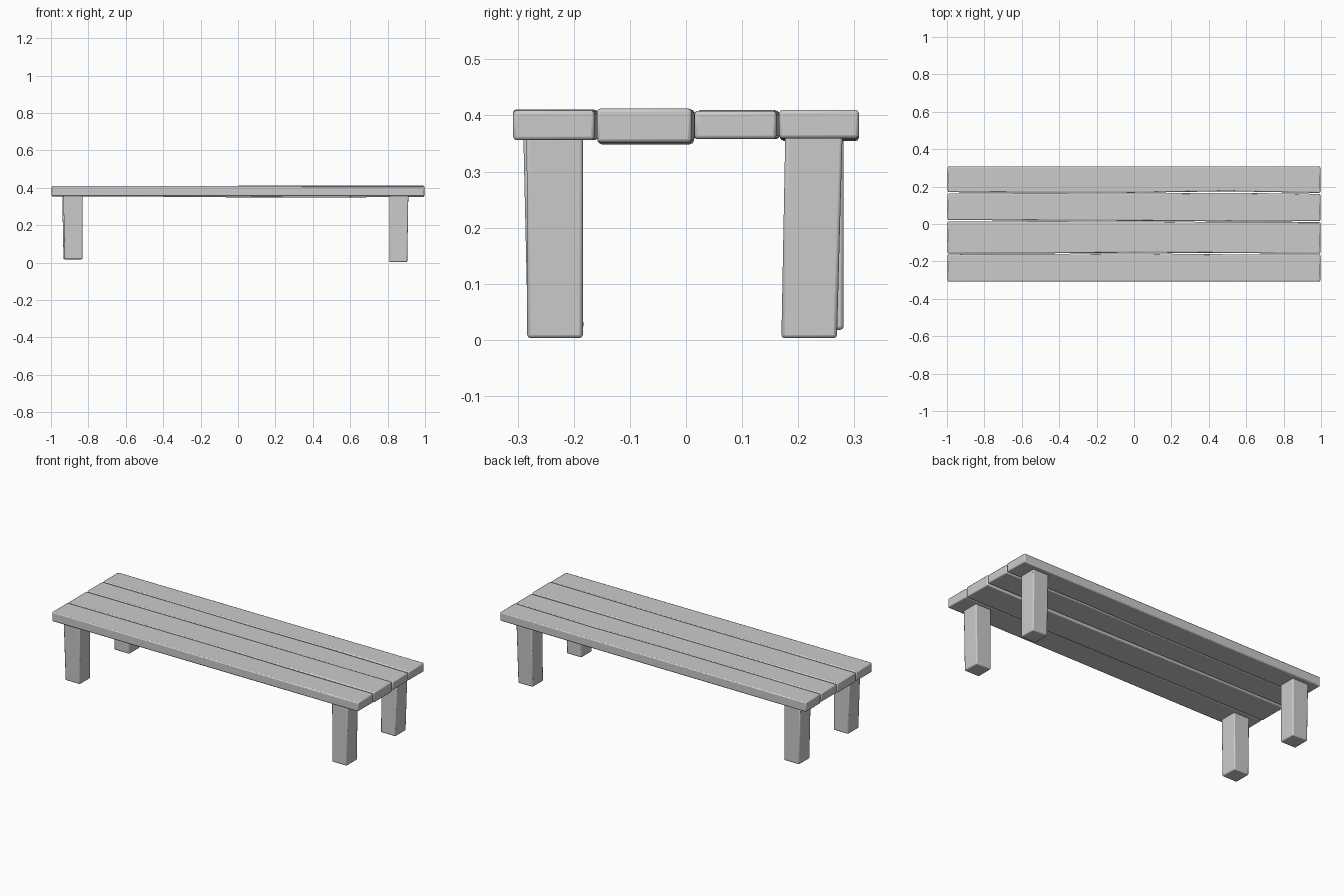
import bpy
import bmesh
from math import radians

cube = bpy.data.objects.get("Cube")
if cube:
    bpy.data.objects.remove(cube, do_unlink=True)

grey = bpy.data.materials.new("plain grey")
grey.use_nodes = True
colour = (0.6, 0.6, 0.6, 1)
grey.diffuse_color = colour
grey.node_tree.nodes["Principled BSDF"].inputs["Base Color"].default_value = colour


def loft(name, rings, bevel):
    """Skin a four-sided beam through its rings, then round its edges."""
    bm = bmesh.new()
    loops = [[bm.verts.new(p) for p in ring] for ring in rings]
    for a, b in zip(loops, loops[1:]):
        for i in range(4):
            j = (i + 1) % 4
            bm.faces.new((a[i], a[j], b[j], b[i]))
    bm.faces.new(loops[0][::-1])
    bm.faces.new(loops[-1])
    bmesh.ops.recalc_face_normals(bm, faces=bm.faces)
    mesh = bpy.data.meshes.new(name)
    bm.to_mesh(mesh)
    bm.free()
    mesh.materials.append(grey)
    obj = bpy.data.objects.new(name, mesh)
    bpy.context.collection.objects.link(obj)
    mod = obj.modifiers.new("rounded edges", 'BEVEL')
    mod.width = bevel
    mod.segments = 2
    mod.limit_method = 'ANGLE'
    mod.angle_limit = radians(40)
    bpy.ops.object.select_all(action='DESELECT')
    obj.select_set(True)
    bpy.context.view_layer.objects.active = obj
    bpy.ops.object.shade_smooth_by_angle(angle=radians(40))


def plank(name, front, back, bottom, top):
    """Slightly crooked board; each edge is listed at five stations along x."""
    rings = []
    for i in range(5):
        x = -0.996 + i * 0.498
        f, b, lo, hi = front[i], back[i], bottom[i], top[i]
        rings.append([(x, f, lo), (x, b, lo), (x, b, hi), (x, f, hi)])
    loft(name, rings, 0.006)


def leg(name, foot, head, z):
    """Hand-cut post; foot and head give its x and y ranges."""
    rings = []
    for (x0, x1, y0, y1), h in ((foot, z), (head, 0.37)):
        rings.append([(x0, y0, h), (x1, y0, h), (x1, y1, h), (x0, y1, h)])
    loft(name, rings, 0.006)


# Seat boards, from front to back
plank("front_plank", [-0.308] * 5, [-0.162, -0.16, -0.157, -0.162, -0.163],
      [0.356] * 5, [0.411, 0.411, 0.41, 0.409, 0.409])
plank("front_middle_plank", [-0.157, -0.157, -0.153, -0.155, -0.159],
      [0.013, 0.015, 0.014, 0.011, 0.01],
      [0.354, 0.353, 0.349, 0.348, 0.352], [0.41, 0.41, 0.411, 0.412, 0.412])
plank("back_middle_plank", [0.021, 0.019, 0.017, 0.014, 0.015],
      [0.163, 0.165, 0.163, 0.167, 0.161],
      [0.358] * 5, [0.41, 0.409, 0.408, 0.408, 0.408])
plank("back_plank", [0.17, 0.168, 0.167, 0.175, 0.166], [0.308] * 5,
      [0.354, 0.355, 0.356, 0.357, 0.359], [0.41] * 5)

# Legs, uneven in length and lean
leg("front_left_leg", (0.809, 0.905, -0.283, -0.184), (0.809, 0.911, -0.284, -0.184), 0.003)
leg("back_left_leg", (0.809, 0.905, 0.17, 0.269), (0.809, 0.911, 0.177, 0.279), 0.003)
leg("front_right_leg", (-0.927, -0.831, -0.282, -0.183), (-0.934, -0.831, -0.29, -0.186), 0.018)
leg("back_right_leg", (-0.933, -0.835, 0.182, 0.281), (-0.94, -0.835, 0.18, 0.281), 0.018)
